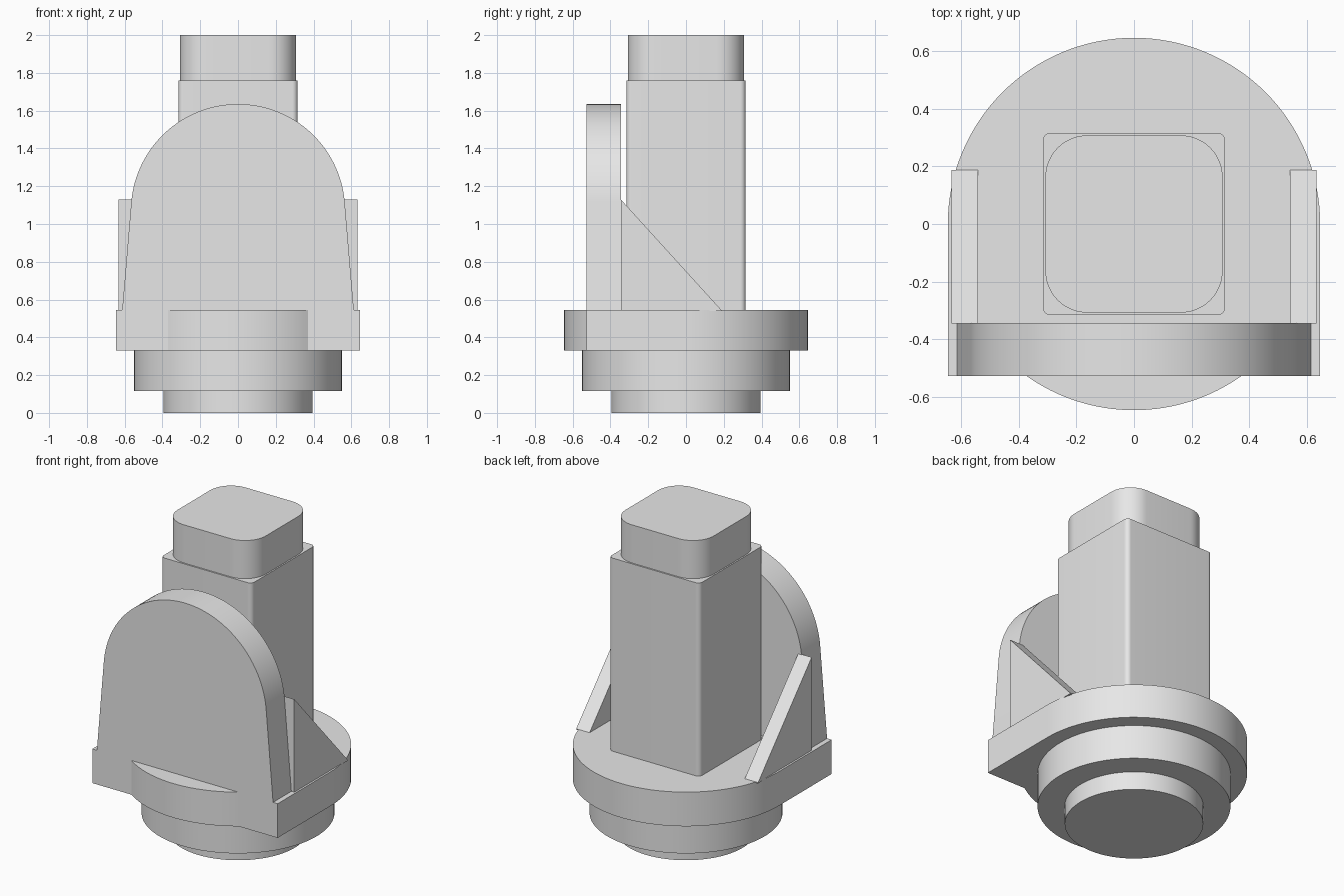
import bpy, bmesh
from math import sin, cos, pi, asin, radians
from mathutils import Vector

if "Cube" in bpy.data.objects:
    bpy.data.objects.remove(bpy.data.objects["Cube"])

grey = bpy.data.materials.new("light_grey")
grey.use_nodes = True
grey.diffuse_color = (0.8, 0.8, 0.8, 1)
grey.node_tree.nodes["Principled BSDF"].inputs["Base Color"].default_value = (0.8, 0.8, 0.8, 1)

# Map a profile point (u, v) and a depth w to a position, by extrusion axis
AXES = {
    "x": lambda u, v, w: Vector((w, u, v)),
    "y": lambda u, v, w: Vector((u, w, v)),
    "z": lambda u, v, w: Vector((u, v, w)),
}


def arc(cx, cy, r, a0, a1, n):
    return [(cx + r * cos(a0 + (a1 - a0) * i / n), cy + r * sin(a0 + (a1 - a0) * i / n))
            for i in range(n + 1)]


def prism(name, profile, axis, start, end):
    """Extrude a closed profile along an axis."""
    place = AXES[axis]
    bm = bmesh.new()
    face = bm.faces.new([bm.verts.new(place(u, v, start)) for u, v in profile])
    grown = bmesh.ops.extrude_face_region(bm, geom=[face])["geom"]
    verts = [g for g in grown if isinstance(g, bmesh.types.BMVert)]
    bmesh.ops.translate(bm, verts=verts, vec=place(0, 0, end - start))
    bmesh.ops.recalc_face_normals(bm, faces=bm.faces)
    mesh = bpy.data.meshes.new(name)
    bm.to_mesh(mesh)
    bm.free()
    mesh.materials.append(grey)
    obj = bpy.data.objects.new(name, mesh)
    bpy.context.collection.objects.link(obj)
    bpy.ops.object.select_all(action="DESELECT")
    obj.select_set(True)
    bpy.context.view_layer.objects.active = obj
    bpy.ops.object.shade_smooth_by_angle(angle=radians(30))
    return obj


def disc(r):
    return arc(0, 0, r, 0, 2 * pi, 128)[:-1]


def rounded_square(half, r):
    points = []
    for k, (sx, sy) in enumerate([(1, 1), (-1, 1), (-1, -1), (1, -1)]):
        points += arc(sx * (half - r), sy * (half - r), r, k * pi / 2, (k + 1) * pi / 2, 12)
    return points


# Stepped round base
prism("base_spigot", disc(0.395), "z", 0, 0.115)
prism("base_collar", disc(0.55), "z", 0.115, 0.33)

# Flange: a disc with squared front corners
R, FRONT, DECK = 0.645, -0.527, 0.545
dip = asin(-FRONT / R)
flange = arc(0, 0, R, 0, pi, 64) + [(-R, FRONT)]
flange += arc(0, 0, R, pi + dip, 2 * pi - dip, 32) + [(R, FRONT)]
prism("flange", flange, "z", 0.33, DECK)

# Upright plate with tapered sides and an arched top
lean = radians(4.8)
plate = [(0.613, DECK)] + arc(0, 1.068, 0.567, lean, pi - lean, 64) + [(-0.613, DECK)]
prism("front_plate", plate, "y", FRONT, -0.343)

# Triangular side gussets
gusset = [(-0.345, DECK - 0.005), (-0.345, 1.13), (0.187, DECK), (0.187, DECK - 0.005)]
for side, name in ((1, "left_gusset"), (-1, "right_gusset")):
    prism(name, gusset, "x", side * 0.54, side * 0.633)

# Square post and its rounded head
prism("post", rounded_square(0.316, 0.028), "z", DECK, 1.76)
prism("post_head", rounded_square(0.307, 0.145), "z", 1.76, 2.0)
